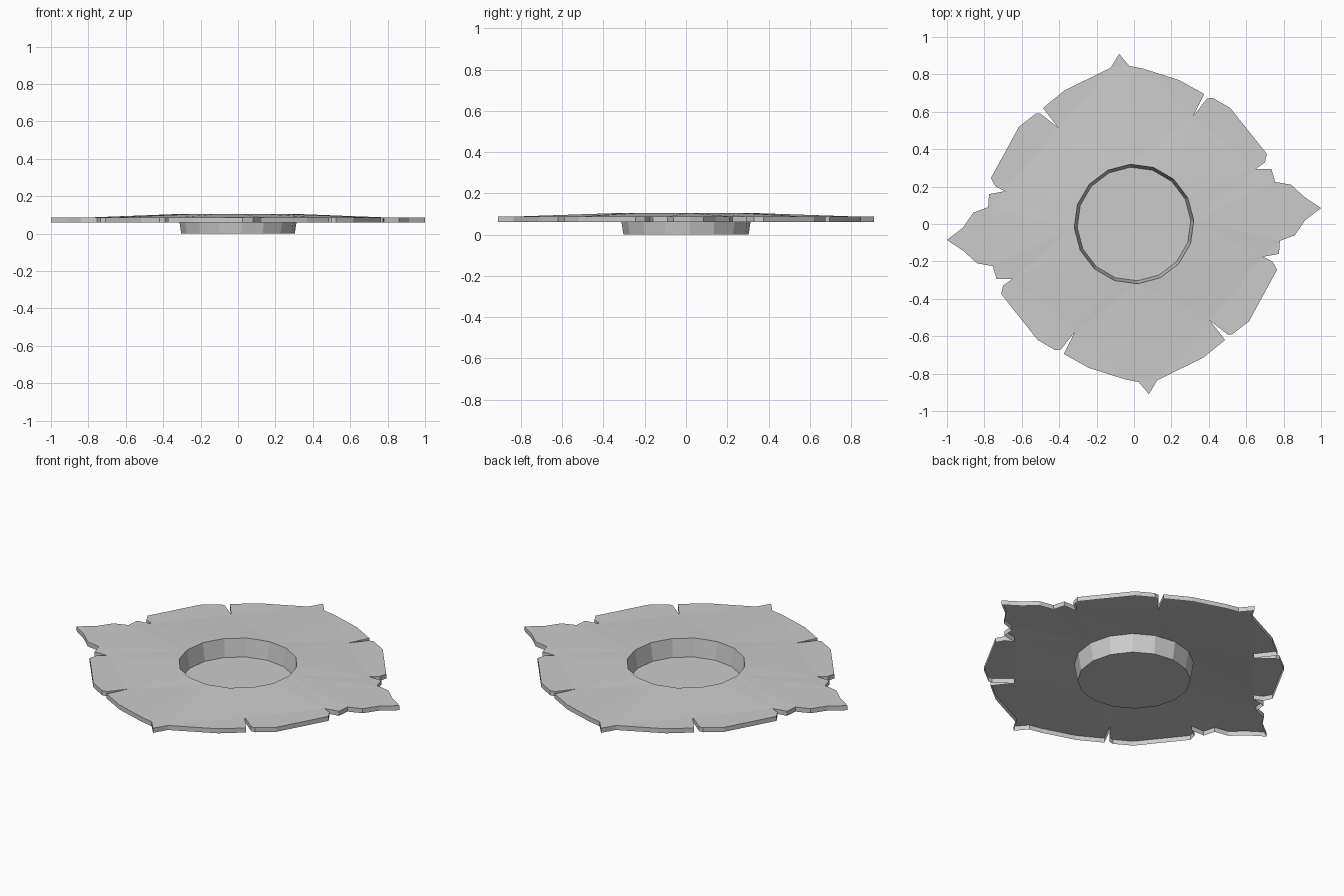
import bpy, bmesh, math

cube = bpy.data.objects.get("Cube")
if cube:
    bpy.data.objects.remove(cube, do_unlink=True)

EDGE_TOP, EDGE_LOW, RIM_TOP = 0.087, 0.06, 0.105
SIDES, RIM_R, FLOOR_R = 16, 0.32, 0.304

grey = bpy.data.materials.new("plain grey")
grey.use_nodes = True
colour = (0.6, 0.6, 0.6, 1)
grey.diffuse_color = colour
grey.node_tree.nodes["Principled BSDF"].inputs["Base Color"].default_value = colour


def finish(bm, name):
    mesh = bpy.data.meshes.new(name)
    bm.to_mesh(mesh)
    bm.free()
    mesh.materials.append(grey)
    obj = bpy.data.objects.new(name, mesh)
    bpy.context.collection.objects.link(obj)
    return obj


def loop_edges(bm, verts):
    return [bm.edges.new((a, b)) for a, b in zip(verts, verts[1:] + verts[:1])]


def ring(bm, radius, z):
    turn = math.radians(93.5)
    angles = [turn + math.tau * i / SIDES for i in range(SIDES)]
    return [bm.verts.new((radius * math.cos(a), radius * math.sin(a), z)) for a in angles]


# Ragged half outline, from the right tip over the back; the other half is it turned round
half = [(-1, -.085), (-.915, -.02), (-.86, .06), (-.78, .09), (-.775, .16),
        (-.69, .175), (-.74, .2), (-.765, .245), (-.615, .52), (-.525, .59),
        (-.5, .59), (-.405, .515), (-.487, .62), (-.37, .715), (-.125, .835),
        (-.08, .91), (-.025, .845), (.05, .83), (.24, .77), (.375, .695),
        (.315, .575), (.39, .67), (.42, .675), (.515, .62), (.71, .375),
        (.7, .33), (.65, .293), (.735, .293), (.755, .225), (.84, .21), (.91, .145)]
outline = half + [(-x, -y) for x, y in half]

# Plate: shallow sloping top with a round hole, and a thin skirt round the edge
bm = bmesh.new()
outer = [bm.verts.new((x, y, 0)) for x, y in outline]
inner = ring(bm, RIM_R, 0)
edges = loop_edges(bm, outer) + loop_edges(bm, inner)
bmesh.ops.triangle_fill(bm, use_beauty=True, edges=edges, normal=(0, 0, 1))
for face in bm.faces:
    face.normal_update()
    if face.normal.z < 0:
        face.normal_flip()
for v in outer:
    v.co.z = EDGE_TOP
for v in inner:
    v.co.z = RIM_TOP
lower = [bm.verts.new((x, y, EDGE_LOW)) for x, y in outline]
for i in range(len(outer)):
    j = (i + 1) % len(outer)
    bm.faces.new((outer[i], outer[j], lower[j], lower[i]))
finish(bm, "ragged_plate")

# Cup: tapered wall and flat floor sunk through the hole
bm = bmesh.new()
rim = ring(bm, RIM_R, RIM_TOP)
floor = ring(bm, FLOOR_R, 0)
for i in range(SIDES):
    j = (i + 1) % SIDES
    bm.faces.new((rim[j], rim[i], floor[i], floor[j]))
bm.faces.new(floor)
finish(bm, "sunken_cup")
